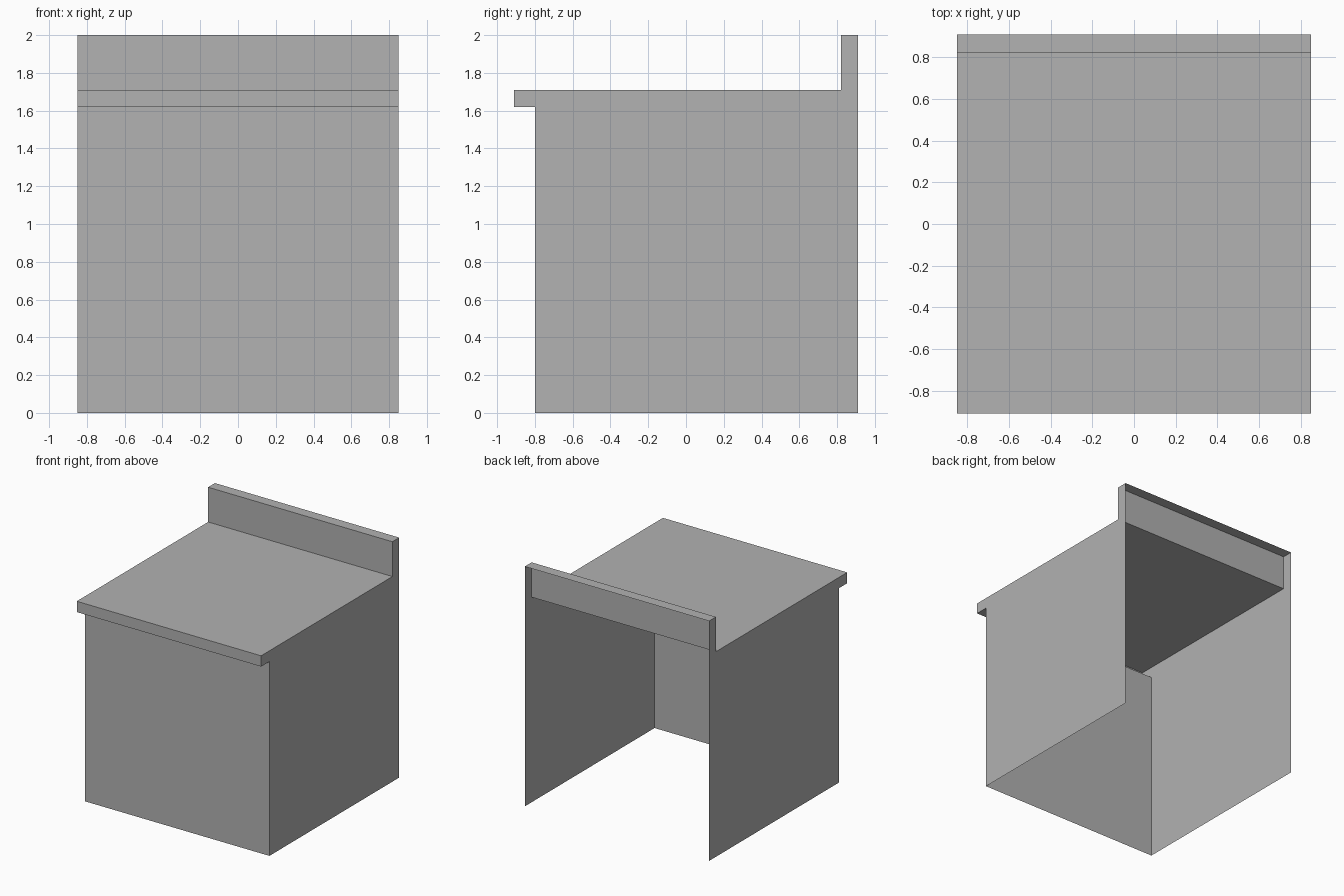
import bpy

if "Cube" in bpy.data.objects:
    bpy.data.objects.remove(bpy.data.objects["Cube"])

HALF_W = 0.85
FRONT, LIP, SPLASH, BACK = -0.80, -0.91, 0.82, 0.91
Z_LIP, Z_TOP, Z_MAX = 1.62, 1.71, 2.0

grey = bpy.data.materials.new("plain grey")
grey.diffuse_color = (0.445, 0.445, 0.445, 1)
grey.use_nodes = True
grey.node_tree.nodes["Principled BSDF"].inputs["Base Color"].default_value = grey.diffuse_color


def add_mesh(name, verts, faces):
    mesh = bpy.data.meshes.new(name)
    mesh.from_pydata(verts, [], faces)
    mesh.materials.append(grey)
    obj = bpy.data.objects.new(name, mesh)
    bpy.context.collection.objects.link(obj)
    return obj


def sheet(name, profile):
    """Sweep an open (y, z) profile across the width as a thin skin."""
    verts = [(x, y, z) for y, z in profile for x in (-HALF_W, HALF_W)]
    faces = [(2 * i, 2 * i + 1, 2 * i + 3, 2 * i + 2)
             for i in range(len(profile) - 1)]
    return add_mesh(name, verts, faces)


# Front panel, overhanging top and raised back ledge (open at back and bottom)
sheet("front_panel", [(FRONT, 0), (FRONT, Z_LIP)])
sheet("counter_top", [(FRONT, Z_LIP), (LIP, Z_LIP), (LIP, Z_TOP), (SPLASH, Z_TOP)])
sheet("back_ledge", [(SPLASH, Z_TOP), (SPLASH, Z_MAX), (BACK, Z_MAX)])

# Side panels follow the full outline
outline = [(FRONT, 0), (BACK, 0), (BACK, Z_MAX), (SPLASH, Z_MAX),
           (SPLASH, Z_TOP), (LIP, Z_TOP), (LIP, Z_LIP), (FRONT, Z_LIP)]
for name, side in (("right_panel", 1), ("left_panel", -1)):
    loop = list(range(len(outline)))[::side]
    add_mesh(name, [(side * HALF_W, y, z) for y, z in outline], [loop])
